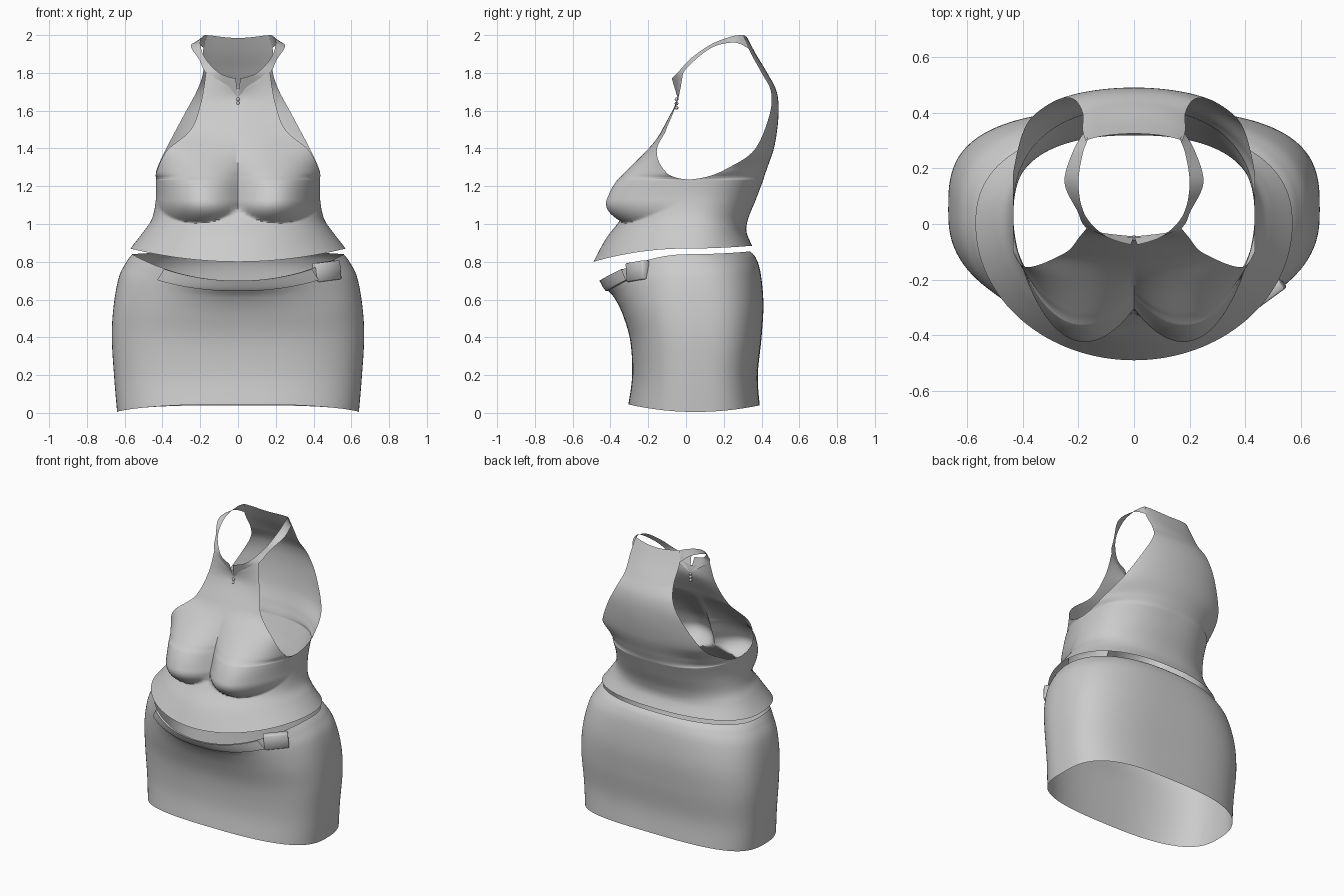
import bpy, bmesh, math
from mathutils import Vector

cube = bpy.data.objects.get("Cube")
if cube:
    bpy.data.objects.remove(cube, do_unlink=True)

cloth = bpy.data.materials.new("grey cloth")
cloth.use_nodes = True
colour = (0.6, 0.6, 0.6, 1)
cloth.diffuse_color = colour
cloth.node_tree.nodes["Principled BSDF"].inputs["Base Color"].default_value = colour


def spline(rows, steps):
    """Catmull-Rom resampling of a list of number tuples."""
    out = []
    for i in range(len(rows) - 1):
        a, b, c, d = (rows[min(max(i + k, 0), len(rows) - 1)] for k in (-1, 0, 1, 2))
        for s in range(steps):
            t = s / steps
            out.append([q + 0.5 * t * (r - p + t * (2*p - 5*q + 4*r - s2 + t * (3*(q - r) + s2 - p)))
                        for p, q, r, s2 in zip(a, b, c, d)])
    return out + [list(rows[-1])]


def finish(name, bm):
    bmesh.ops.remove_doubles(bm, verts=bm.verts, dist=0.0005)
    mesh = bpy.data.meshes.new(name)
    bm.to_mesh(mesh)
    bm.free()
    obj = bpy.data.objects.new(name, mesh)
    bpy.context.collection.objects.link(obj)
    mesh.materials.append(cloth)
    for p in mesh.polygons:
        p.use_smooth = True
    bpy.ops.object.select_all(action="DESELECT")
    obj.select_set(True)
    bpy.context.view_layer.objects.active = obj
    bpy.ops.object.shade_smooth_by_angle(angle=math.radians(50))
    return obj


def skin(bm, grid, flip=False):
    """Join rows of points with quads."""
    vs = [[bm.verts.new(p) for p in row] for row in grid]
    for lo, hi in zip(vs, vs[1:]):
        for i in range(len(lo) - 1):
            quad = [lo[i], lo[i + 1], hi[i + 1], hi[i]]
            bm.faces.new(quad[::-1] if flip else quad)


def panel(rows, steps=8, cols=64, shape=Vector):
    """Rows of (centre z, edge z, half width, centre y, edge y, arc, squareness)."""
    grid = []
    for zc, ze, w, yc, ye, arc, sq in spline(rows, steps):
        a = math.radians(min(arc, 90))
        line = []
        for i in range(cols + 1):
            t = (2 * i / cols - 1) * a
            s = math.sin(t) / math.sin(a)
            c = max(0, (math.cos(t) - math.cos(a)) / (1 - math.cos(a)))
            x = math.copysign(abs(s) ** sq, s) * w
            f = c ** sq
            line.append(shape((x, ye + (yc - ye) * f, ze + (zc - ze) * f * f)))
        grid.append(line)
    return grid


def bust(point):
    """Push the front panel out: long slope above, short round shelf below."""
    p = Vector(point)
    dx = abs(p.x) - 0.22
    across = 1 - (dx / (0.21 if dx > 0 else 0.23)) ** 2
    dz = p.z - 1.13
    if dz > 0:
        swell = across * (1 + math.cos(math.pi * min(1, dz / 0.37))) / 2
    else:
        swell = across - (dz / 0.125) ** 2
    p.y -= 0.158 * max(0, swell)
    return p


# Halter top: front and back panels share the side seam below the armholes
seam = [(0.87, 0.57, 0.0), (0.96, 0.50, 0.02), (1.03, 0.455, 0.03),
        (1.13, 0.435, 0.03), (1.235, 0.435, 0.02)]


def lower(centres, squareness):
    return [(zc, z, w, yc, y, 90, sq)
            for (z, w, y), (zc, yc), sq in zip(seam, centres, squareness)]


front = lower([(0.80, -0.49), (0.92, -0.425), (1.02, -0.35), (1.13, -0.285), (1.235, -0.25)],
              (1, 1, 0.95, 0.87, 0.8))
front_bib = [front[-1], (1.255, 1.245, 0.435, -0.242, -0.05, 77, 0.88),
             (1.29, 1.28, 0.43, -0.23, -0.11, 65, 1), (1.40, 1.39, 0.375, -0.18, -0.14, 52, 1),
             (1.52, 1.50, 0.25, -0.115, -0.105, 50, 1), (1.65, 1.65, 0.195, -0.05, -0.045, 50, 1),
             (1.72, 1.80, 0.17, -0.05, -0.015, 50, 1)]
back = lower([(0.885, 0.35), (0.96, 0.32), (1.03, 0.33), (1.13, 0.37), (1.235, 0.41)],
             (0.85, 0.87, 0.9, 0.87, 0.8))
back_bib = [back[-1], (1.26, 1.25, 0.435, 0.417, 0.11, 79, 0.88),
            (1.31, 1.29, 0.43, 0.435, 0.21, 70, 0.95), (1.42, 1.39, 0.385, 0.47, 0.36, 60, 1),
            (1.58, 1.57, 0.29, 0.49, 0.44, 50, 1), (1.70, 1.70, 0.22, 0.48, 0.45, 50, 1),
            (1.80, 1.80, 0.185, 0.43, 0.40, 50, 1), (1.90, 1.91, 0.185, 0.37, 0.34, 50, 1),
            (1.985, 2.0, 0.175, 0.325, 0.30, 50, 1)]
bm = bmesh.new()
for rows in (front, front_bib):
    skin(bm, panel(rows, 14, shape=bust))
for rows in (back, back_bib):
    skin(bm, panel(rows, 14), True)
finish("halter_top", bm)

# Collar strip round the neck, one half mirrored
upper_edge = [(0.012, -0.075, 1.77), (0.10, -0.045, 1.80), (0.175, 0.03, 1.88),
              (0.20, 0.14, 1.955), (0.185, 0.25, 1.995), (0.165, 0.305, 2.0)]
lower_edge = [(0, -0.045, 1.67), (0.16, -0.02, 1.79), (0.205, 0.05, 1.87),
              (0.25, 0.15, 1.94), (0.22, 0.26, 1.96), (0.18, 0.33, 1.93)]
bm = bmesh.new()
for side in (1, -1):
    edges = [[(x * side, y, z) for x, y, z in spline(e, 6)] for e in (lower_edge, upper_edge)]
    skin(bm, edges, side < 0)
finish("collar", bm)

# Skirt rows: front z, side z, back z, half width, front y, side y, back y, squareness
skirt = [(0.045, 0.005, 0.04, 0.64, -0.305, 0.05, 0.39, 0.70),
         (0.20, 0.18, 0.20, 0.655, -0.285, 0.05, 0.38, 0.70),
         (0.38, 0.40, 0.40, 0.668, -0.295, 0.05, 0.40, 0.70),
         (0.52, 0.57, 0.58, 0.658, -0.335, 0.04, 0.41, 0.73),
         (0.61, 0.72, 0.74, 0.63, -0.38, 0.03, 0.395, 0.80),
         (0.655, 0.80, 0.82, 0.59, -0.42, 0.02, 0.37, 0.86),
         (0.70, 0.84, 0.855, 0.56, -0.445, 0.01, 0.34, 0.9)]
skirt_front = panel([(f, s, w, yf, ys, 90, q + 0.06) for f, s, b, w, yf, ys, yb, q in skirt])
bm = bmesh.new()
skin(bm, skirt_front)
skin(bm, panel([(b, s, w, yb, ys, 90, q - 0.04) for f, s, b, w, yf, ys, yb, q in skirt]), True)
finish("skirt", bm)

# Belt strap: the waistband rows lifted off the skirt front, closed along both edges
band = [[p for p in row if abs(p.x) < 0.43] for row in skirt_front[-11:]]
count = min(len(row) for row in band)
band = [row[(len(row) - count) // 2:][:count] for row in band]
lifted = [[Vector((p.x * 1.025, p.y * 1.03, p.z)) for p in row] for row in band]
bm = bmesh.new()
skin(bm, [band[0]] + lifted + [band[-1]])
finish("belt_strap", bm)

# Buckle box on the left hip
bm = bmesh.new()
bmesh.ops.create_cube(bm, size=1)
bmesh.ops.scale(bm, verts=bm.verts, vec=(0.155, 0.05, 0.10))
bmesh.ops.bevel(bm, geom=bm.edges[:], offset=0.006, segments=1, affect="EDGES")
buckle = finish("buckle", bm)
buckle.location = (0.47, -0.255, 0.75)
buckle.rotation_euler = (0, math.radians(-6), math.radians(36))

# Zip pull hanging below the collar notch
for i in range(3):
    bm = bmesh.new()
    bmesh.ops.create_uvsphere(bm, u_segments=10, v_segments=6, radius=0.010)
    bead = finish("zip_pull_bead", bm)
    bead.location = (0, -0.05, 1.66 - i * 0.022)
